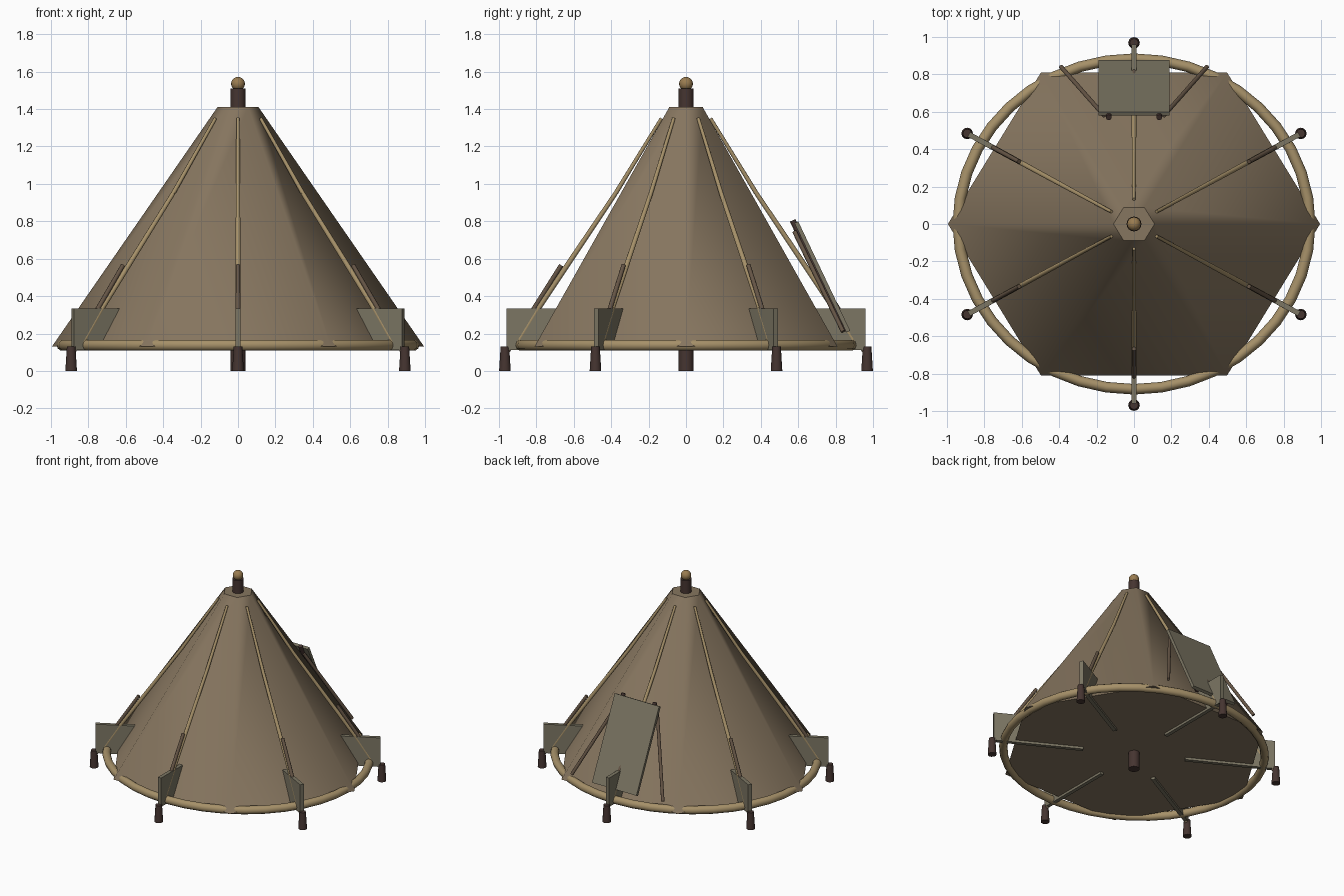
import bpy, bmesh, math
from mathutils import Vector, Matrix

if "Cube" in bpy.data.objects:
    bpy.data.objects.remove(bpy.data.objects["Cube"])

SY = 0.94  # the plan is slightly squashed front to back


def mat(name, c):
    m = bpy.data.materials.new(name)
    m.diffuse_color = (*c, 1)
    m.use_nodes = True
    m.node_tree.nodes["Principled BSDF"].inputs["Base Color"].default_value = m.diffuse_color
    return m


CANVAS = mat("canvas", (.24, .18, .115))
TAN = mat("tan_wood", (.38, .28, .14))
BROWN = mat("dark_wood", (.06, .035, .03))
STRUT = mat("strut_wood", (.13, .09, .06))
FIN = mat("fin_panel", (.2, .18, .125))
GOLD = mat("finial_tan", (.32, .2, .08))


def polar(r, a, z):
    return Vector((r * math.cos(a), r * math.sin(a) * SY, z))


def make(name, bm, m, angle=None):
    bmesh.ops.recalc_face_normals(bm, faces=bm.faces)
    me = bpy.data.meshes.new(name)
    bm.to_mesh(me)
    bm.free()
    me.materials.append(m)
    ob = bpy.data.objects.new(name, me)
    bpy.context.collection.objects.link(ob)
    if angle:
        bpy.ops.object.select_all(action='DESELECT')
        ob.select_set(True)
        bpy.context.view_layer.objects.active = ob
        bpy.ops.object.shade_smooth_by_angle(angle=math.radians(angle))
    return ob


def rod(name, a, b, r1, r2, m, n=10):
    a, b = Vector(a), Vector(b)
    d = b - a
    M = Matrix.Translation((a + b) / 2) @ d.to_track_quat('Z', 'Y').to_matrix().to_4x4()
    bm = bmesh.new()
    bmesh.ops.create_cone(bm, cap_ends=True, segments=n, radius1=r1, radius2=r2,
                          depth=d.length, matrix=M)
    return make(name, bm, m, 45)


def slab(name, pts, offset, m):
    # flat polygon given thickness along offset
    bm = bmesh.new()
    f = bm.faces.new([bm.verts.new(p - offset / 2) for p in pts])
    ext = bmesh.ops.extrude_face_region(bm, geom=[f], use_keep_orig=True)
    vs = [v for v in ext["geom"] if isinstance(v, bmesh.types.BMVert)]
    bmesh.ops.translate(bm, verts=vs, vec=offset)
    return make(name, bm, m)


# six-sided tent cover
bm = bmesh.new()
rings = [[bm.verts.new(polar(r, math.radians(60 * i), z)) for i in range(6)]
         for r, z in ((.995, .13), (.11, 1.41))]
for i in range(6):
    j = (i + 1) % 6
    bm.faces.new((rings[0][i], rings[0][j], rings[1][j], rings[1][i]))
for ring in rings:
    bm.faces.new(ring)
make("tent_cover", bm, CANVAS, 54)

# centre post and finial
rod("centre_post", (0, 0, 0), (0, 0, 1.51), .04, .04, BROWN, 16)
bm = bmesh.new()
bmesh.ops.create_uvsphere(bm, u_segments=16, v_segments=10, radius=.037,
                          matrix=Matrix.Translation((0, 0, 1.535)))
make("finial_ball", bm, GOLD, 60)

# base ring
bpy.ops.mesh.primitive_torus_add(major_radius=.94, minor_radius=.03, major_segments=40,
                                 minor_segments=10, location=(0, 0, .138))
ring = bpy.context.object
ring.name = "base_ring"
ring.scale.y = SY
ring.data.materials.append(TAN)
bpy.ops.object.shade_smooth_by_angle(angle=math.radians(50))

# six bays: pole, strut, fin and foot
for i in range(6):
    a = math.radians(30 + 60 * i)
    side = Vector((-math.sin(a), math.cos(a), 0))
    path = [(.14, 1.35, .009), (.40, .95, .012), (.84, .335, .015), (.96, .15, .015)]
    for k in range(3):
        (r0, z0, w0), (r1, z1, w1) = path[k], path[k + 1]
        rod(f"pole_{i}_{k}", polar(r0, a, z0), polar(r1, a, z1), w0, w1, TAN)
    rod(f"strut_{i}", polar(.71, a, .565), polar(1.02, a, .1), .012, .014, STRUT)
    slab(f"fin_{i}", [polar(r, a, z) for r, z in
                      ((.37, .112), (1.02, .112), (1.02, .335), (.37, .335))],
         side * .028, FIN)
    rod(f"foot_{i}", polar(1.03, a, 0), polar(1.03, a, .13), .031, .023, BROWN, 12)

# raised door panel at the back with rails and splayed props
along = Vector((0, .275, -.58)).normalized()
out = Vector((0, -along.z, along.y))
top, bot = Vector((0, .59, .795)), Vector((0, .868, .21))
X = Vector((.19, 0, 0))
slab("door_panel", [top - X, top + X, bot + X, bot - X], out * .022, FIN)
for s, side in ((-1, "left"), (1, "right")):
    rod("door_rail_" + side, (s * .135, .57, .805), (s * .135, .85, .21), .016, .016, BROWN)
    rod("door_prop_" + side, (s * .16, .58, .745), (s * .39, .84, .21), .012, .012, STRUT)
